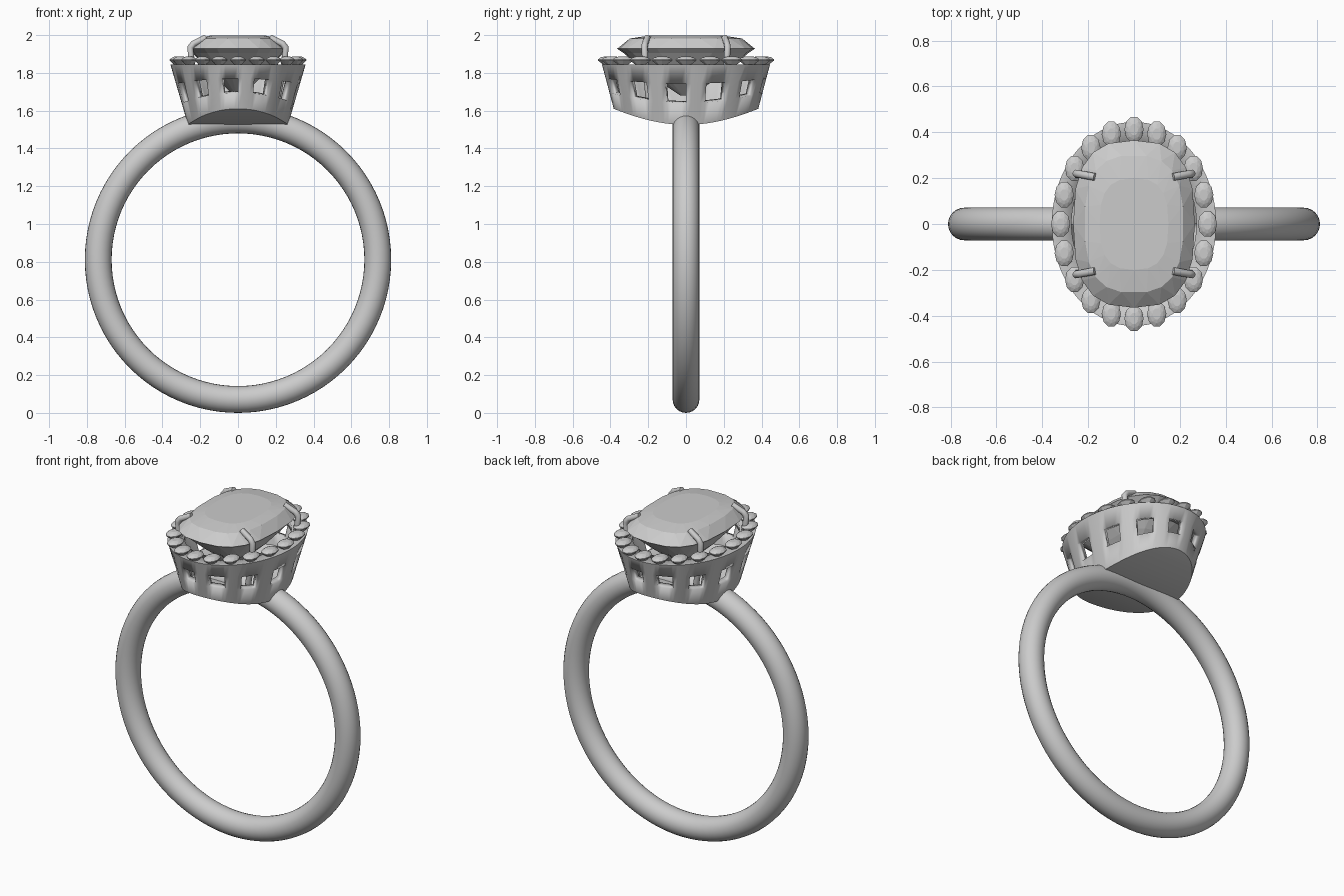
import bpy, bmesh, math
from math import sin, cos, radians, pi

if "Cube" in bpy.data.objects:
    bpy.data.objects.remove(bpy.data.objects["Cube"])


def finish(name, bm, smooth=False):
    bmesh.ops.recalc_face_normals(bm, faces=bm.faces)
    me = bpy.data.meshes.new(name)
    bm.to_mesh(me)
    bm.free()
    ob = bpy.data.objects.new(name, me)
    bpy.context.collection.objects.link(ob)
    if smooth:
        bpy.ops.object.select_all(action='DESELECT')
        bpy.context.view_layer.objects.active = ob
        ob.select_set(True)
        bpy.ops.object.shade_smooth_by_angle(angle=radians(35))
    return ob


def gem(name, n, rings, centre=(0, 0), power=2.0):
    """Faceted stone from rings of (half x, half y, z, half-step twist)."""
    bm = bmesh.new()
    loops = []
    for rx, ry, z, tw in rings:
        loop = []
        for i in range(n):
            a = 2 * pi * (i + tw / 2) / n
            c, s = cos(a), sin(a)
            x = math.copysign(abs(c) ** (2 / power), c) * rx
            y = math.copysign(abs(s) ** (2 / power), s) * ry
            loop.append(bm.verts.new((centre[0] + x, centre[1] + y, z)))
        loops.append(loop)
    for (lo, hi, r0, r1) in zip(loops, loops[1:], rings, rings[1:]):
        for i in range(n):
            j = (i + 1) % n
            if r0[3] == r1[3]:
                bm.faces.new((lo[i], lo[j], hi[j], hi[i]))
            elif r1[3] > r0[3]:
                bm.faces.new((lo[i], lo[j], hi[i]))
                bm.faces.new((lo[j], hi[j], hi[i]))
            else:
                bm.faces.new((lo[i], hi[j], hi[i]))
                bm.faces.new((lo[i], lo[j], hi[j]))
    bm.faces.new(loops[0])
    bm.faces.new(loops[-1])
    return finish(name, bm)


# Band
bpy.ops.mesh.primitive_torus_add(major_radius=0.74, minor_radius=0.071, major_segments=96,
                                 minor_segments=24, location=(0, 0, 0.811),
                                 rotation=(pi / 2, 0, 0))
band = bpy.context.object
band.name = "band"
bpy.ops.object.shade_smooth_by_angle(angle=radians(35))

# Basket: tapered oval wall with twelve windows, saddle-shaped floor and inward rim
N = 96
bm = bmesh.new()
rows = []
for f, k in ((0, 1), (0.36, 1), (0.68, 1), (1, 1), (1, 0.76)):
    row = []
    for i in range(N):
        a = 2 * pi * i / N
        base = 1.525 + 0.085 * sin(a) ** 2
        z = base + (1.845 - base) * f
        t = (z - 1.525) / 0.32
        rx = 0.265 + 0.093 * t
        ry = 0.36 + 0.085 * t
        row.append(bm.verts.new((rx * k * cos(a), ry * k * sin(a), z)))
    rows.append(row)
for r in range(4):
    for i in range(N):
        if r == 1 and i % 8 >= 4:
            continue
        j = (i + 1) % N
        bm.faces.new((rows[r][i], rows[r][j], rows[r + 1][j], rows[r + 1][i]))
for i in range(-N // 4, N // 4):
    quad = []
    for k in (i, i + 1, N // 2 - i - 1, N // 2 - i):
        v = rows[0][k % N]
        if v not in quad:
            quad.append(v)
    bm.faces.new(quad)
basket = finish("basket", bm, smooth=True)
mod = basket.modifiers.new("thickness", 'SOLIDIFY')
mod.thickness = 0.04
mod.offset = -1

# Halo of small stones
for i in range(20):
    a = 2 * pi * i / 20
    gem(f"halo_stone_{i + 1}", 10,
        [(0.012, 0.016, 1.835, 0), (0.042, 0.058, 1.866, 0), (0.042, 0.058, 1.871, 0),
         (0.03, 0.041, 1.881, 1), (0.018, 0.025, 1.886, 0)],
        (0.32 * cos(a), 0.412 * sin(a)))

# Large cushion-cut centre stone
gem("centre_stone", 20,
    [(0.02, 0.03, 1.68, 0), (0.15, 0.21, 1.80, 1), (0.24, 0.33, 1.905, 0),
     (0.265, 0.365, 1.928, 0), (0.215, 0.30, 1.982, 1), (0.15, 0.20, 1.997, 0)], power=2.7)

# Four claws bent over the stone
for sx in (-1, 1):
    for sy in (-1, 1):
        cu = bpy.data.curves.new("claw", 'CURVE')
        cu.dimensions = '3D'
        cu.bevel_depth = 0.017
        cu.bevel_resolution = 3
        cu.use_fill_caps = True
        sp = cu.splines.new('POLY')
        pts = [(0.19, 0.19, 1.58), (0.245, 0.215, 1.85), (0.252, 0.22, 1.935),
               (0.235, 0.217, 1.955), (0.17, 0.205, 1.986)]
        sp.points.add(len(pts) - 1)
        for p, (x, y, z) in zip(sp.points, pts):
            p.co = (sx * x, sy * y, z, 1)
        ob = bpy.data.objects.new(f"claw_{'left' if sx < 0 else 'right'}_{'front' if sy < 0 else 'back'}", cu)
        bpy.context.collection.objects.link(ob)
